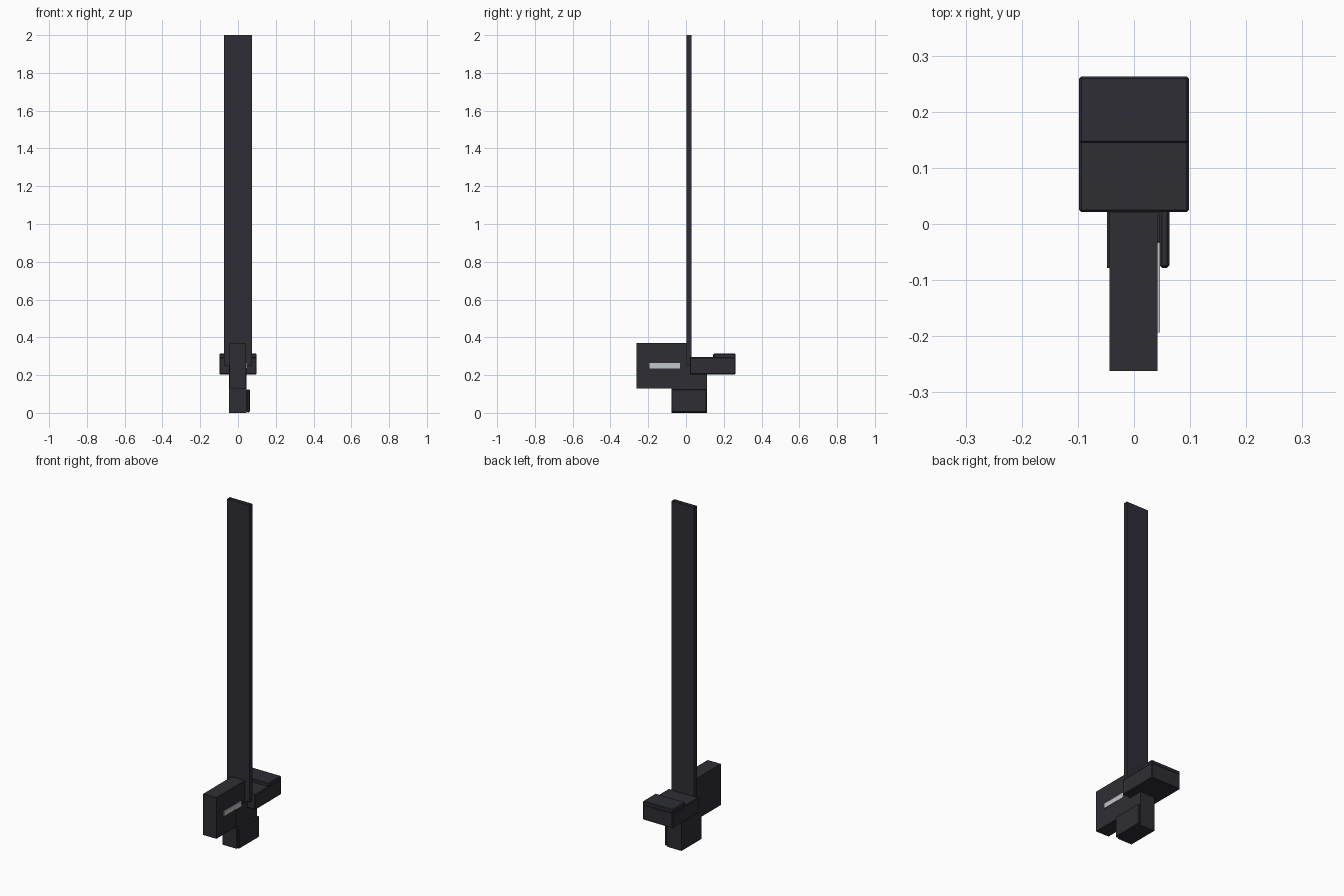
import bpy, bmesh
from mathutils import Vector

cube = bpy.data.objects.get("Cube")
if cube:
    bpy.data.objects.remove(cube, do_unlink=True)


def make_material(name, color):
    mat = bpy.data.materials.new(name)
    mat.use_nodes = True
    mat.diffuse_color = (*color, 1)
    mat.node_tree.nodes["Principled BSDF"].inputs["Base Color"].default_value = (*color, 1)
    return mat


charcoal = make_material("charcoal", (0.027, 0.027, 0.034))
slate = make_material("dark slate", (0.026, 0.026, 0.036))
silver = make_material("light silver", (0.55, 0.57, 0.57))


def box(name, low, high, mat, bevel=0, open_ends=False):
    """Box between two corners; open_ends leaves off the top and bottom."""
    low, high = Vector(low), Vector(high)
    bm = bmesh.new()
    bmesh.ops.create_cube(bm, size=1)
    bmesh.ops.scale(bm, vec=high - low, verts=bm.verts)
    bmesh.ops.translate(bm, vec=(low + high) / 2, verts=bm.verts)
    if open_ends:
        caps = [f for f in bm.faces if abs(f.normal.z) > 0.5]
        bmesh.ops.delete(bm, geom=caps, context="FACES_ONLY")
    mesh = bpy.data.meshes.new(name)
    bm.to_mesh(mesh)
    bm.free()
    mesh.materials.append(mat)
    obj = bpy.data.objects.new(name, mesh)
    bpy.context.collection.objects.link(obj)
    if bevel:
        mod = obj.modifiers.new("edge bevel", "BEVEL")
        mod.width = bevel
        mod.segments = 1
    return obj


# Tall flat blade, a thin sleeve
box("blade", (-0.073, 0.003, 0.25), (0.073, 0.029, 2.0), slate, open_ends=True)

# Front body with a light strip on its side
box("front_body", (-0.044, -0.262, 0.128), (0.042, 0.021, 0.37), charcoal)
box("side_strip", (0.04, -0.193, 0.235), (0.0465, -0.033, 0.265), silver)

# Handle below, with a cover plate on the left side
box("handle", (-0.048, -0.078, 0.0), (0.046, 0.11, 0.247), charcoal)
box("handle_cover", (0.046, -0.078, 0.003), (0.063, 0.11, 0.125), charcoal, bevel=0.004)

# Rear housing with a raised lid on its back half
box("rear_housing", (-0.098, 0.021, 0.204), (0.098, 0.263, 0.295), charcoal, bevel=0.004)
box("rear_lid", (-0.098, 0.144, 0.29), (0.098, 0.263, 0.314), slate, bevel=0.004)
